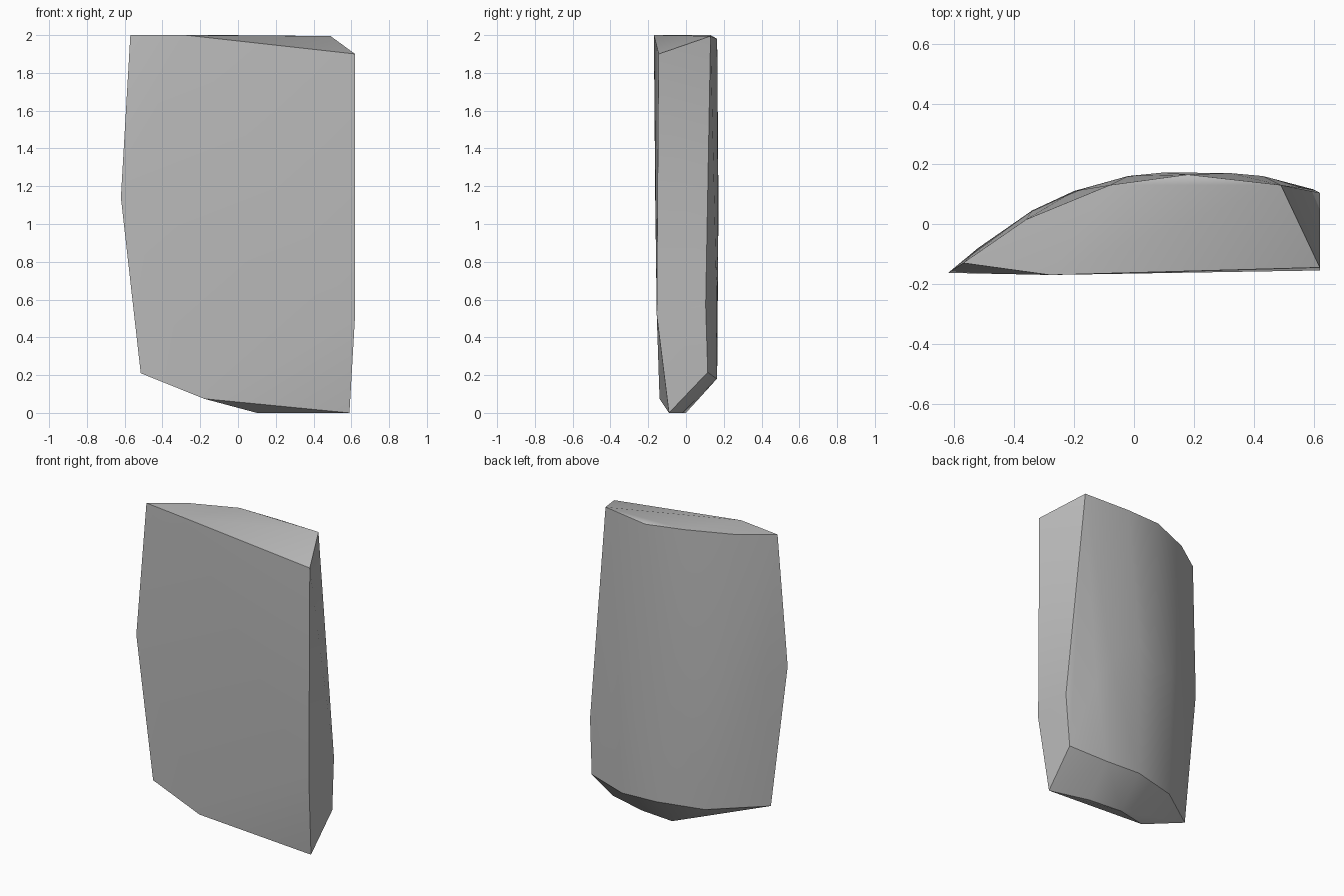
import bpy
import bmesh
import math

cube = bpy.data.objects.get("Cube")
if cube:
    bpy.data.objects.remove(cube)

# One plain stone grey
grey = bpy.data.materials.new("stone_grey")
grey.use_nodes = True
colour = (0.5, 0.5, 0.5, 1)
grey.diffuse_color = colour
grey.node_tree.nodes["Principled BSDF"].inputs["Base Color"].default_value = colour

# Corners of the flat front
front = [(-0.28, -0.17, 2), (0.62, -0.145, 1.9), (0.62, -0.155, 0.52),
         (-0.18, -0.14, 0.075), (-0.515, -0.14, 0.21), (-0.62, -0.163, 1.14)]
# Bottom ridge
foot = [(0.59, -0.09, 0), (0.33, -0.02, 0), (0.1, 0, 0)]
# Curved back: top rim, bulging middle and lower rim
top_rim = [(-0.57, -0.13, 2), (-0.36, 0.015, 2), (-0.08, 0.13, 2),
           (0.18, 0.165, 1.98), (0.49, 0.13, 1.995)]
middle = [(-0.52, -0.08, 1.1), (-0.34, 0.045, 1.1), (-0.2, 0.11, 1), (-0.02, 0.16, 1),
          (0.1, 0.172, 1.1), (0.32, 0.17, 0.9), (0.43, 0.16, 0.7), (0.62, 0.104, 0.57)]
low_rim = [(0.6, 0.115, 0.215), (0.35, 0.163, 0.18), (0.1, 0.165, 0.19),
           (-0.2, 0.09, 0.19)]

# Wrap the corners in one convex slab
bm = bmesh.new()
for corner in front + foot + top_rim + middle + low_rim:
    bm.verts.new(corner)
bmesh.ops.convex_hull(bm, input=bm.verts[:])
bmesh.ops.delete(bm, geom=[v for v in bm.verts if not v.link_faces], context="VERTS")
bmesh.ops.recalc_face_normals(bm, faces=bm.faces[:])

mesh = bpy.data.meshes.new("stone_slab")
bm.to_mesh(mesh)
bm.free()
mesh.materials.append(grey)
slab = bpy.data.objects.new("stone_slab", mesh)
bpy.context.collection.objects.link(slab)

# Smooth the curved back, keep the rims crisp
bpy.ops.object.select_all(action="DESELECT")
slab.select_set(True)
bpy.context.view_layer.objects.active = slab
bpy.ops.object.shade_smooth_by_angle(angle=math.radians(30))
